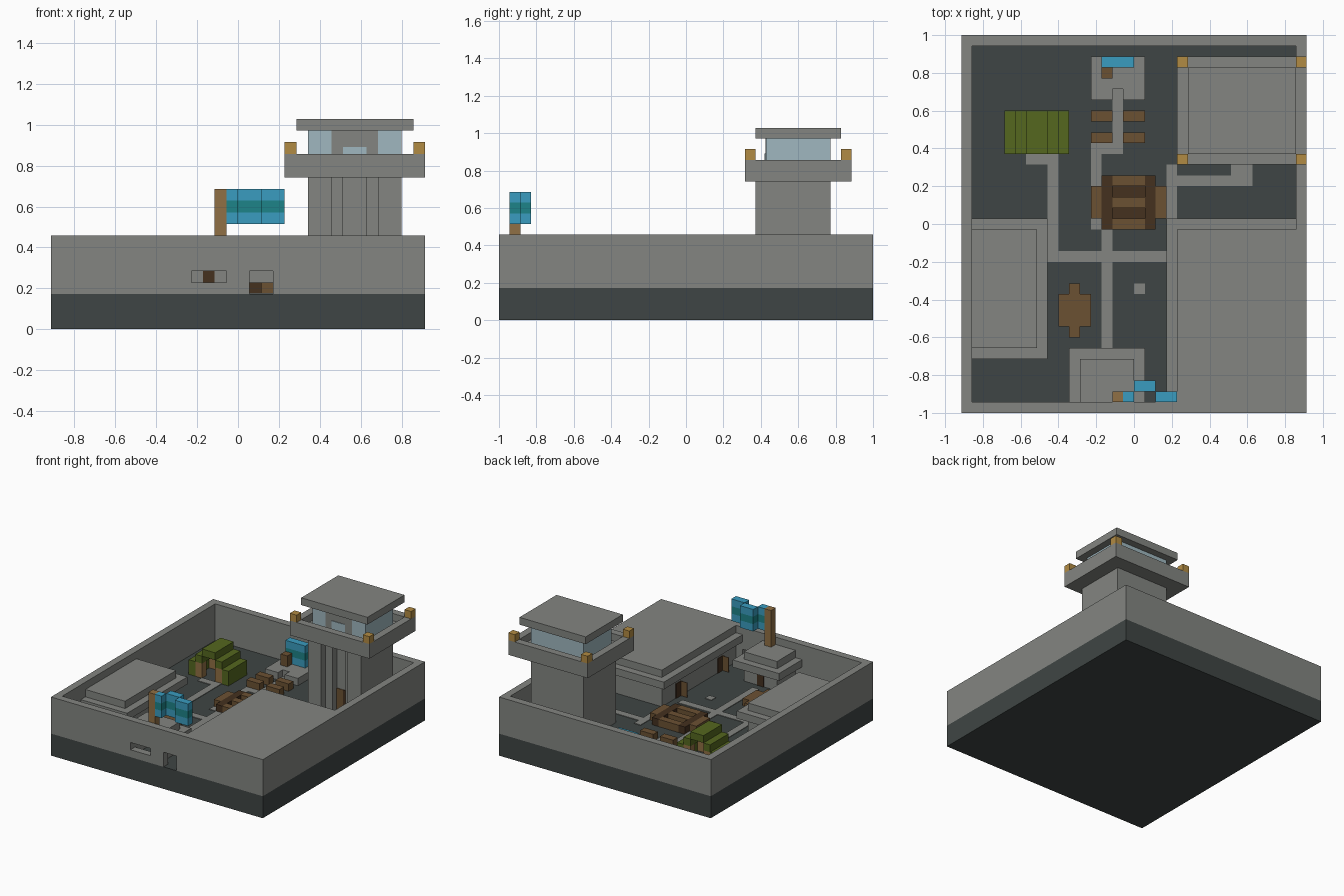
import bpy
from mathutils import Vector

default_cube = bpy.data.objects.get("Cube")
if default_cube:
    bpy.data.objects.remove(default_cube, do_unlink=True)

UNIT = 2 / 35               # one block
WIDTH, DEPTH = 32, 35       # footprint in blocks
GROUND, WALL_TOP = 3, 8
PLATE = 0.08                # thickness of flat details, in blocks


def material(name, red, green, blue):
    color = [(c / 255) ** 2.2 for c in (red, green, blue)] + [1]
    mat = bpy.data.materials.new(name)
    mat.use_nodes = True
    mat.diffuse_color = color
    mat.node_tree.nodes["Principled BSDF"].inputs["Base Color"].default_value = color
    return mat


concrete = material("concrete_grey", 130, 132, 128)
earth = material("dark_earth", 65, 71, 70)
blue = material("flag_blue", 60, 155, 190)
teal = material("flag_teal", 35, 130, 135)
canvas = material("canvas_green", 85, 103, 36)
lamp = material("lamp_amber", 176, 138, 69)
pole = material("pole_wood", 143, 111, 70)
wood = material("brown_wood", 107, 82, 54)
dark_wood = material("dark_wood", 70, 52, 36)
glass = material("pale_glass", 158, 182, 190)

CORNERS = [(x, y, z) for x in (0, 1) for y in (0, 1) for z in (0, 1)]
SIDES = [(0, 1, 3, 2), (4, 6, 7, 5), (0, 4, 5, 1), (2, 3, 7, 6), (0, 2, 6, 4), (1, 5, 7, 3)]


def box(name, mat, x, y, z):
    """Box spanning the block ranges x, y and z."""
    points = [Vector((x[a] - WIDTH / 2, y[b] - DEPTH / 2, z[c])) * UNIT for a, b, c in CORNERS]
    mesh = bpy.data.meshes.new(name)
    mesh.from_pydata(points, [], SIDES)
    mesh.materials.append(mat)
    obj = bpy.data.objects.new(name, mesh)
    bpy.context.collection.objects.link(obj)
    return obj


def ring(name, mat, x, y, z):
    """Four walls, one block thick, around a rectangle."""
    box(name + "_front", mat, x, (y[0], y[0] + 1), z)
    box(name + "_back", mat, x, (y[1] - 1, y[1]), z)
    inner = (y[0] + 1, y[1] - 1)
    box(name + "_right", mat, (x[0], x[0] + 1), inner, z)
    box(name + "_left", mat, (x[1] - 1, x[1]), inner, z)


def path(name, x, y):
    box(name, concrete, x, y, (GROUND, GROUND + PLATE))


# Base slab and perimeter walls
box("base_slab", earth, (0, WIDTH), (0, DEPTH), (0, GROUND))
full = (GROUND, WALL_TOP)
box("back_wall", concrete, (0, WIDTH), (DEPTH - 1, DEPTH), full)
box("right_wall", concrete, (0, 1), (1, DEPTH - 1), full)
box("left_wall", concrete, (WIDTH - 1, WIDTH), (1, DEPTH - 1), full)

# Front wall, built around a slit window and a doorway
front = (0, 1)
box("front_wall_upper", concrete, (0, WIDTH), front, (5, WALL_TOP))
box("front_wall_right", concrete, (0, 12), front, (GROUND, 5))
box("front_wall_sill", concrete, (12, 15), front, (GROUND, 4))
box("front_wall_pier", concrete, (15, 17), front, (GROUND, 5))
box("front_wall_left", concrete, (19, WIDTH), front, (GROUND, 5))

# Footpaths
path("path_tent_entry", (6, 8), (23, 24))
path("path_tent", (8, 9), (14, 24))
path("path_cross", (9, 19), (14, 15))
path("path_bunker_lower", (13, 14), (6, 14))
path("path_bunker_upper", (13, 14), (15, 17))
path("path_centre", (12, 13), (17, 24))
path("path_benches", (12, 15), (24, 25))
path("path_stage", (14, 15), (25, 30))
path("path_side", (19, 20), (18, 23))
path("path_tower", (20, 27), (21, 22))
path("path_tower_door", (25, 27), (22, 26))
path("ground_spot", (16, 17), (11, 12))

# Large barracks with a stepped roof
box("barracks_body", concrete, (20, 31), (1, 17), (GROUND, 6))
box("barracks_eave", concrete, (19, 31), (1, 18), (6, 7))
box("barracks_roof", concrete, (20, 31), (1, 17), (7, 8))
for start in (4, 13):
    box("barracks_door", dark_wood, (20 - PLATE, 20), (start, start + 1), (GROUND, 5))
    box("barracks_door_leaf", wood, (19, 20), (start - PLATE, start), (GROUND, 5))

# Small storehouse
box("storehouse_body", concrete, (1, 7), (6, 17), (GROUND, 5))
box("storehouse_eave", concrete, (1, 8), (5, 18), (5, 6))
box("storehouse_roof", concrete, (1, 7), (6, 17), (6, 7))
box("storehouse_door", dark_wood, (7, 7 + PLATE), (14, 15), (GROUND, 5))

# Hollow gate bunker behind the slit window
for start in (11, 15):
    box("bunker_side", concrete, (start, start + 1), (1, 5), (GROUND, 5))
box("bunker_back", concrete, (12, 15), (4, 5), (GROUND, 5))
box("bunker_door", dark_wood, (13, 14), (4 - PLATE, 5 + PLATE), (GROUND, 5))
box("bunker_eave", concrete, (10, 17), (1, 6), (5, 6))
box("bunker_roof", concrete, (11, 16), (1, 5), (6, 7))


def striped_flag(name, x, y, bottom):
    for level, mat in enumerate((blue, teal, blue)):
        z = bottom + level
        box(name, mat, x, y, (z, z + 1))


# Waving flag over the gate
box("flag_pole", pole, (14, 15), (1, 2), (7, 12))
striped_flag("flag_near", (15, 16), (1, 2), 9)
striped_flag("flag_middle", (16, 18), (2, 3), 9)
striped_flag("flag_end", (18, 20), (1, 2), 9)

# Stage with a notch for the step, banner and lectern
stage = (GROUND, 4)
box("stage_back", concrete, (12, 17), (30, 33), stage)
box("stage_right", concrete, (12, 14), (29, 30), stage)
box("stage_left", concrete, (15, 17), (29, 30), stage)
striped_flag("stage_banner", (13, 16), (32, 33), 4)
box("lectern", wood, (13, 14), (31, 32), (4, 5.5))

# Benches in two rows
for row in (25, 27):
    for start in (12, 15):
        box("bench", wood, (start, start + 2 if start == 12 else 17), (row, row + 1), stage)

# Central log stack
for start in (13, 17):
    box("stack_beam", dark_wood, (start, start + 1), (17, 22), stage)
for row in (17, 19, 21):
    box("stack_plank", wood, (14, 17), (row, row + 1), stage)
for row in (18, 20):
    box("stack_gap", dark_wood, (14, 17), (row, row + 1), (GROUND, GROUND + 0.4))
for start in (12, 18):
    box("stack_side", wood, (start, start + 1), (18, 21), stage)

# Table with end seats
box("table", wood, (9, 12), (8, 11), stage)
for row in (7, 11):
    box("table_seat", wood, (10, 11), (row, row + 1), stage)

# Stepped canvas tent, mirrored about its ridge
tent = (24, 28)
box("tent_ridge", canvas, (6, 8), tent, (6, 7))
for edge, shoulder in ((4, 5), (9, 8)):
    box("tent_side", canvas, (edge, edge + 1), tent, (GROUND, 5))
    box("tent_shoulder", canvas, (shoulder, shoulder + 1), tent, (5, 6))
    for row in (24, 27):
        box("tent_pole", pole, (shoulder, shoulder + 1), (row, row + 1), (GROUND, 5))

# Watchtower shaft with a two-step door niche
shaft = (GROUND, 13)
box("tower_core", concrete, (22, 30), (26, 31), shaft)
for outer, inner in ((22, 24), (28, 27)):
    box("tower_pier", concrete, (outer, outer + 2), (24, 26), shaft)
    box("tower_niche_step", concrete, (inner, inner + 1), (25, 26), shaft)
box("tower_door", wood, (25, 26), (26 - PLATE, 26), (GROUND, 6))
box("tower_door_shadow", dark_wood, (26, 27), (26 - PLATE, 26), (GROUND, 6))

# Lookout deck, cabin, roof and corner lamps
box("deck_floor", concrete, (20, 32), (23, 33), (13, 14))
ring("deck_parapet", concrete, (20, 32), (23, 33), (14, 15))
box("cabin_glass", glass, (22, 30), (25, 31), (14, 17))
box("cabin_door_frame", concrete, (24, 28), (25 - PLATE, 25), (14, 17))
box("cabin_door_window", glass, (25, 27), (25 - 2 * PLATE, 25 - PLATE), (14, 15.6))
box("tower_roof", concrete, (21, 31), (24, 32), (17, 18))
for x in (20, 31):
    for y in (23, 32):
        box("corner_lamp", lamp, (x, x + 1), (y, y + 1), (15, 16))
